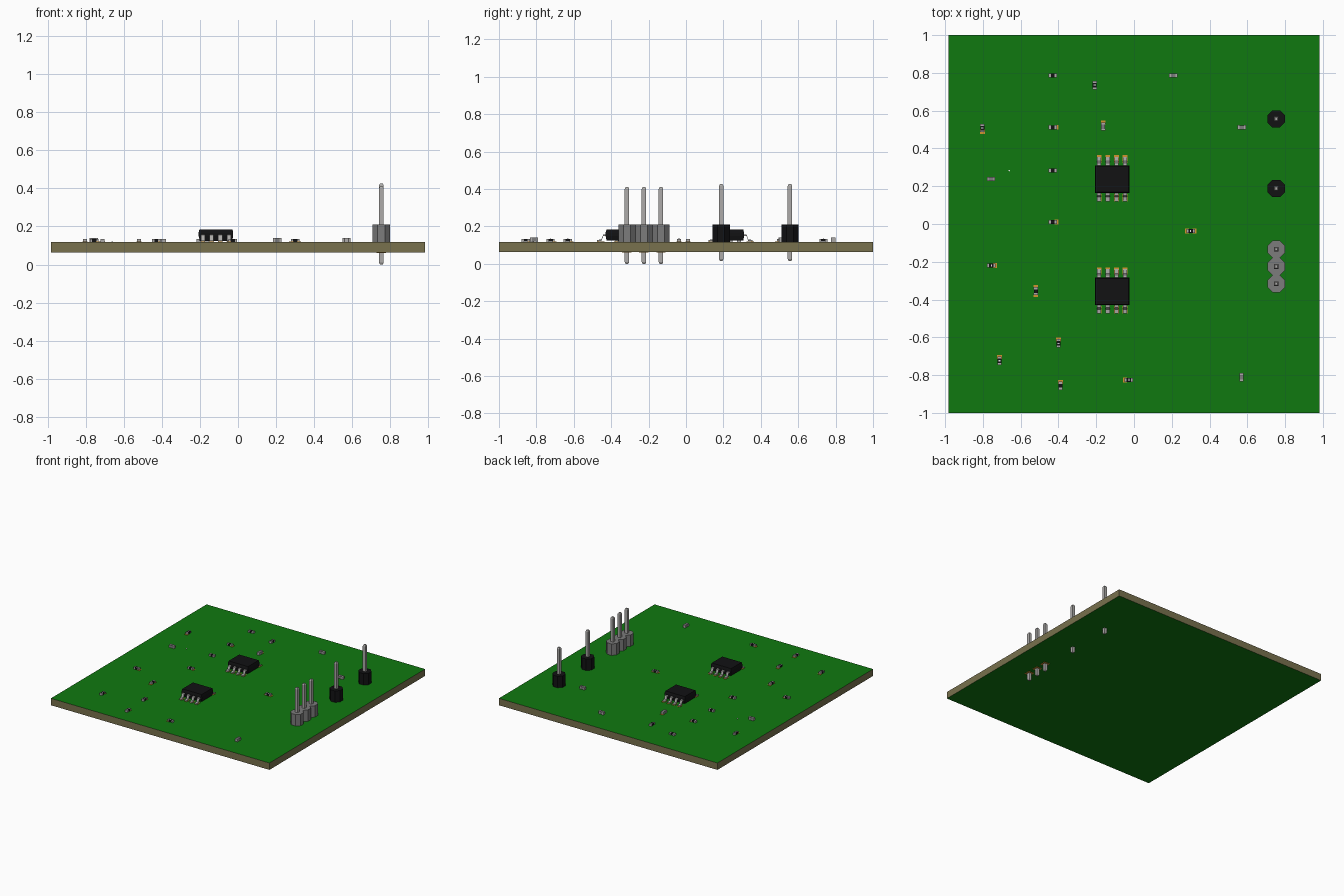
import bpy, bmesh, math
from mathutils import Matrix, Vector

if "Cube" in bpy.data.objects:
    bpy.data.objects.remove(bpy.data.objects["Cube"])


def material(name, rgb):
    m = bpy.data.materials.new(name)
    m.diffuse_color = (*rgb, 1)
    m.use_nodes = True
    m.node_tree.nodes["Principled BSDF"].inputs["Base Color"].default_value = m.diffuse_color
    return m


GREEN = material("board green", (0.005, 0.19, 0.005))
BROWN = material("board edge brown", (0.19, 0.165, 0.075))
BLACK = material("black plastic", (0.006, 0.006, 0.007))
GREY = material("grey plastic", (0.2, 0.2, 0.2))
METAL = material("pin metal", (0.42, 0.41, 0.4))
ORANGE = material("pad copper", (0.65, 0.3, 0.03))
WHITE = material("white mark", (0.85, 0.85, 0.85))

TOP, BOTTOM = 0.118, 0.062


class Part:
    """Collects simple solids into one object."""

    def __init__(self, name, *mats):
        self.name, self.mats, self.bm = name, mats, bmesh.new()

    def box(self, c, s, mat=0):
        r = bmesh.ops.create_cube(self.bm, size=1, matrix=Matrix.Translation(c) @ Matrix.Diagonal((*s, 1)))
        for f in {f for v in r["verts"] for f in v.link_faces}:
            f.material_index = mat

    def loft(self, rings):
        """Skin a list of equal-length point rings and cap both ends."""
        vs = [[self.bm.verts.new(p) for p in ring] for ring in rings]
        n = len(vs[0])
        faces = [self.bm.faces.new(vs[0][::-1]), self.bm.faces.new(vs[-1])]
        for a, b in zip(vs, vs[1:]):
            for i in range(n):
                j = (i + 1) % n
                faces.append(self.bm.faces.new((a[i], a[j], b[j], b[i])))
        bmesh.ops.recalc_face_normals(self.bm, faces=faces)

    def prism(self, x, y, profile, sides):
        """Upright prism; profile holds (half width across flats, z)."""
        k = 1 / math.cos(math.pi / sides)
        self.loft([[Vector((x + w * k * math.cos((i + .5) * math.tau / sides),
                            y + w * k * math.sin((i + .5) * math.tau / sides), z))
                    for i in range(sides)] for w, z in profile])

    def done(self):
        me = bpy.data.meshes.new(self.name)
        for m in self.mats:
            me.materials.append(m)
        self.bm.to_mesh(me)
        self.bm.free()
        ob = bpy.data.objects.new(self.name, me)
        bpy.context.collection.objects.link(ob)
        return ob


# Board: green faces, brown edges
p = Part("board", GREEN, BROWN)
p.box((0, 0, (TOP + BOTTOM) / 2), (1.966, 2, TOP - BOTTOM))
for f in p.bm.faces:
    f.material_index = 0 if abs(f.normal.z) > 0.5 else 1
p.done()


# Pin headers: octagonal collars with long square pins
def header(name, x, ys, mat, z0, z1):
    collar = Part(name + "_collar", mat)
    pins = Part(name + "_pins", METAL)
    for y in ys:
        collar.prism(x, y, [(0.046, TOP), (0.046, 0.211)], 8)
        pins.prism(x, y, [(0.007, z0), (0.012, z0 + 0.01),
                          (0.012, z1 - 0.01), (0.007, z1)], 4)
    collar.done()
    pins.done()


PIN_X = 0.753
TRIPLE = (-0.134, -0.225, -0.316)
header("upper_header", PIN_X, [0.556], BLACK, 0.016, 0.426)
header("lower_header", PIN_X, [0.188], BLACK, 0.016, 0.426)
header("triple_header", PIN_X, TRIPLE, GREY, 0.0, 0.41)

# Copper pads beneath the triple header
p = Part("underside_pads", ORANGE)
for y in TRIPLE:
    p.box((PIN_X, y, BOTTOM - 0.001), (0.05, 0.05, 0.003))
p.done()


# Eight-lead chips with bent leads
def chip(name, cx, cy):
    body = Part(name + "_body", BLACK)
    rect = lambda w, d, z: [(cx + sx * w, cy + sy * d, z)
                            for sx, sy in ((-1, -1), (1, -1), (1, 1), (-1, 1))]
    body.loft([rect(0.085, 0.068, 0.125), rect(0.091, 0.073, 0.15),
               rect(0.091, 0.073, 0.166), rect(0.087, 0.068, 0.184)])
    body.done()
    leads, pads = Part(name + "_leads", METAL), Part(name + "_pads", ORANGE)
    # Lead path: distance out from the chip centre, height
    path = [(0.068, 0.154), (0.086, 0.152), (0.095, 0.126), (0.118, 0.124)]
    t = 0.004
    for i in range(4):
        x = cx + (i - 1.5) * 0.0457
        for s in (-1, 1):
            leads.loft([[(x - 0.011, cy + s * d, z - t), (x + 0.011, cy + s * d, z - t),
                         (x + 0.011, cy + s * d, z + t), (x - 0.011, cy + s * d, z + t)]
                        for d, z in path])
            pads.box((x, cy + s * 0.102 + 0.004, TOP + 0.001), (0.025, 0.04, 0.003))
    leads.done()
    pads.done()


chip("upper_chip", -0.116, 0.238)
chip("lower_chip", -0.116, -0.357)

# Small two-ended parts: kind, x, y, upright in plan, pad end (-1, 0, 1, or 2 for both)
SMALL = [
    ("diode", -0.43, 0.787, 0, 0), ("diode", -0.43, 0.512, 0, 1),
    ("diode", -0.43, 0.283, 0, 0), ("diode", -0.43, 0.010, 0, 1),
    ("diode", -0.52, -0.355, 1, 2), ("diode", -0.39, -0.857, 1, 1),
    ("resistor", -0.208, 0.735, 1, 0), ("resistor", -0.803, 0.508, 1, -1),
    ("resistor", 0.300, -0.037, 0, 2), ("resistor", -0.755, -0.22, 0, 1),
    ("resistor", -0.400, -0.632, 1, 1), ("resistor", -0.712, -0.724, 1, 1),
    ("resistor", -0.027, -0.825, 0, -1),
    ("capacitor", 0.207, 0.787, 0, 0), ("capacitor", -0.163, 0.516, 1, 1),
    ("capacitor", 0.570, 0.512, 0, 0), ("capacitor", -0.757, 0.238, 0, 0),
    ("capacitor", 0.570, -0.812, 1, 0),
]
BODY = {"diode": BLACK, "resistor": BLACK, "capacitor": GREY}
HEIGHT = {"diode": 0.016, "resistor": 0.016, "capacitor": 0.022}
for n, (kind, x, y, up, pad) in enumerate(SMALL):
    p = Part(f"{kind}_{n}", BODY[kind], METAL, ORANGE, WHITE)
    h = HEIGHT[kind]

    def piece(along, length, width, z, height, mat):
        c = (x, y + along, z) if up else (x + along, y, z)
        p.box(c, (width, length, height) if up else (length, width, height), mat)

    piece(0, 0.026, 0.021, TOP + h / 2, h - 0.001, 0)
    ends = 0.013 if kind == "diode" else 0.01
    for s in (-1, 1):
        piece(s * (0.022 - ends / 2), ends, 0.022, TOP + h / 2, h, 1)
        if pad in (s, 2):
            piece(s * 0.02, 0.022, 0.026, TOP + 0.001, 0.003, 2)
    if kind == "resistor":
        # Pale mark on top
        piece(0, 0.006, 0.012, TOP + h, 0.001, 3)
    p.done()

# Tiny white reference dot
p = Part("reference_dot", WHITE)
p.prism(-0.66, 0.283, [(0.004, TOP), (0.004, TOP + 0.003)], 8)
p.done()
